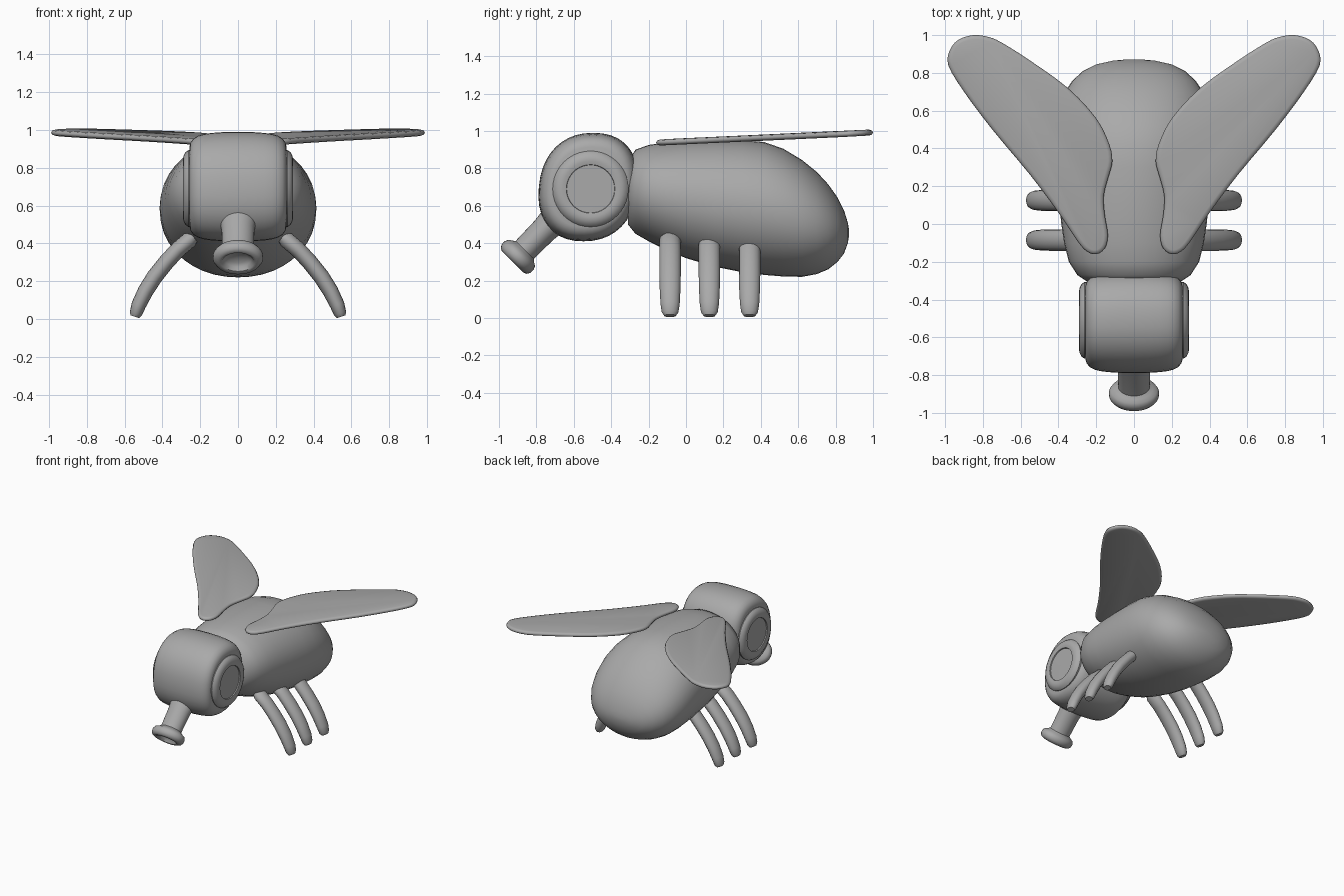
import bpy, bmesh, math
from mathutils import Vector

if "Cube" in bpy.data.objects:
    bpy.data.objects.remove(bpy.data.objects["Cube"])

grey = bpy.data.materials.new("plain grey")
grey.diffuse_color = (0.4, 0.4, 0.4, 1)
grey.use_nodes = True
grey.node_tree.nodes["Principled BSDF"].inputs["Base Color"].default_value = grey.diffuse_color


def finish(bm, name, angle=50):
    bmesh.ops.recalc_face_normals(bm, faces=bm.faces)
    me = bpy.data.meshes.new(name)
    bm.to_mesh(me)
    bm.free()
    ob = bpy.data.objects.new(name, me)
    bpy.context.collection.objects.link(ob)
    me.materials.append(grey)
    bpy.ops.object.select_all(action='DESELECT')
    ob.select_set(True)
    bpy.context.view_layer.objects.active = ob
    bpy.ops.object.shade_smooth_by_angle(angle=math.radians(angle))
    return ob


def loft(name, centres, us, vs, radii, power=2.0, n=32, angle=50):
    """Skin superellipse rings; us/vs are ring axes, radii are (ru, rv)."""
    bm = bmesh.new()
    rings = []
    for c, u, v, (ru, rv) in zip(centres, us, vs, radii):
        ring = []
        for i in range(n):
            t = 2 * math.pi * i / n
            a, b = math.cos(t), math.sin(t)
            a = math.copysign(abs(a) ** (2 / power), a) * ru
            b = math.copysign(abs(b) ** (2 / power), b) * rv
            ring.append(bm.verts.new(Vector(c) + Vector(u) * a + Vector(v) * b))
        rings.append(ring)
    for r, s in zip(rings, rings[1:]):
        for i in range(n):
            j = (i + 1) % n
            bm.faces.new((r[i], r[j], s[j], s[i]))
    bm.faces.new(rings[0])
    bm.faces.new(rings[-1])
    return finish(bm, name, angle)


def lathe(name, origin, axis, u, profile, squash=1.0, n=32, angle=50):
    """Turn (distance, radius) pairs around an axis, squashed across u."""
    origin, axis, u = Vector(origin), Vector(axis).normalized(), Vector(u)
    v = axis.cross(u)
    k = len(profile)
    return loft(name, [origin + axis * s for s, r in profile], [u] * k, [v] * k,
                [(r, r * squash) for s, r in profile], n=n, angle=angle)


X, Y, Z = (1, 0, 0), (0, 1, 0), (0, 0, 1)

# Body: y, top, bottom, half width
body = [(-0.31, 0.84, 0.50, 0.24), (-0.27, 0.90, 0.45, 0.30), (-0.2, 0.925, 0.41, 0.345),
        (-0.1, 0.94, 0.36, 0.37), (0.0, 0.95, 0.32, 0.385), (0.15, 0.955, 0.275, 0.40),
        (0.3, 0.952, 0.245, 0.412), (0.42, 0.94, 0.23, 0.415), (0.52, 0.905, 0.222, 0.412),
        (0.62, 0.845, 0.22, 0.395), (0.7, 0.78, 0.235, 0.365), (0.76, 0.715, 0.26, 0.325),
        (0.81, 0.645, 0.30, 0.27), (0.845, 0.575, 0.345, 0.20), (0.865, 0.51, 0.40, 0.11),
        (0.872, 0.47, 0.44, 0.03)]
k = len(body)
loft("body", [(0, y, (t + b) / 2) for y, t, b, w in body], [X] * k, [Z] * k,
     [(w, (t - b) / 2) for y, t, b, w in body], power=2.05, n=40, angle=60)

# Head: rounded barrel lying across x, leaning back a little
half = [(0.08, 0.995), (0.14, 0.98), (0.18, 0.96), (0.21, 0.93), (0.235, 0.88),
        (0.25, 0.81), (0.256, 0.74)]
head = [(-x, s) for x, s in reversed(half)] + [(0, 1)] + half
k = len(head)
loft("head", [(x, -0.522, 0.70) for x, s in head], [Y] * k, [(0, 0.09, 1)] * k,
     [(0.265 * s, 0.29 * s) for x, s in head], power=2.25, n=40, angle=60)

# Snout: stem with a rounded flange and a shallow mouth, flatter than wide
lathe("snout", (0, -0.62, 0.61), (0, -0.70, -0.71), X,
      [(0, 0.10), (0.14, 0.095), (0.20, 0.087), (0.345, 0.083), (0.357, 0.10),
       (0.368, 0.122), (0.388, 0.133), (0.410, 0.132), (0.428, 0.12), (0.436, 0.10),
       (0.434, 0.085), (0.412, 0.07), (0.40, 0.05), (0.395, 0.01)], squash=0.82)

# Wing outline seen from above, rounded by a closed spline
outline = [(0.85, 1.0), (0.93, 0.975), (0.975, 0.92), (0.983, 0.84), (0.9, 0.70),
           (0.75, 0.50), (0.55, 0.26), (0.40, 0.06), (0.30, -0.09), (0.25, -0.145),
           (0.20, -0.16), (0.155, -0.13), (0.138, -0.06), (0.155, 0.05), (0.160, 0.15),
           (0.135, 0.25), (0.115, 0.33), (0.13, 0.42), (0.20, 0.56), (0.35, 0.72),
           (0.55, 0.865), (0.70, 0.96), (0.77, 0.99)]


def spline(points, steps=3):
    pts = [Vector(p) for p in points]
    out, n = [], len(pts)
    for i in range(n):
        a, b, c, d = (pts[(i + j) % n] for j in (-1, 0, 1, 2))
        for s in range(steps):
            t = s / steps
            out.append(0.5 * (2 * b + (c - a) * t + (2 * a - 5 * b + 4 * c - d) * t * t
                              + (3 * b - a - 3 * c + d) * t ** 3))
    return out


def wing(name, side):
    bm = bmesh.new()
    pts = spline(outline)
    n = len(pts)
    layers = []
    # Rim rings from underside to top, pulled in along the outline normal
    for inset, h in ((0.022, -0.016), (0.006, -0.011), (0, 0), (0.006, 0.011), (0.022, 0.016)):
        ring = []
        for i, p in enumerate(pts):
            t = (pts[(i + 1) % n] - pts[i - 1]).normalized()
            q = p + Vector((t.y, -t.x)) * inset
            z = 0.938 + 0.046 * (p.y + 0.16) + h
            ring.append(bm.verts.new((side * q.x, q.y, z)))
        layers.append(ring)
    for r, s in zip(layers, layers[1:]):
        for i in range(n):
            j = (i + 1) % n
            bm.faces.new((r[i], r[j], s[j], s[i]))
    bm.faces.new(layers[0])
    bm.faces.new(layers[-1])
    finish(bm, name, 60)


# Leg path in x and z with a thickness scale
leg_path = [(0.235, 0.435, 0.75), (0.255, 0.42, 1), (0.32, 0.365, 1), (0.38, 0.30, 1),
            (0.44, 0.225, 1), (0.488, 0.15, 0.97), (0.525, 0.075, 0.9), (0.54, 0.03, 0.78),
            (0.546, 0.012, 0.55)]


def leg(name, side, y):
    cs, us, rad = [], [], []
    for i, (x, z, s) in enumerate(leg_path):
        a = leg_path[max(i - 1, 0)]
        b = leg_path[min(i + 1, len(leg_path) - 1)]
        d = Vector((b[0] - a[0], 0, b[1] - a[1])).normalized()
        cs.append((side * x, y, z))
        us.append((side * -d.z, 0, d.x))
        rad.append((0.043 * s, 0.057 * s))
    loft(name, cs, us, [Y] * len(cs), rad, n=16)


for side, label in ((1, "right"), (-1, "left")):
    wing(label + "_wing", side)
    # Eye: raised ring around a slightly sunken disc
    lathe(label + "_eye", (0, -0.51, 0.69), (side, 0, 0), Y,
          [(0.22, 0.20), (0.262, 0.203), (0.278, 0.192), (0.289, 0.17), (0.291, 0.15),
           (0.287, 0.13), (0.279, 0.128), (0.280, 0.01)], n=40, angle=35)
    for place, y in (("front", -0.085), ("middle", 0.125), ("rear", 0.34)):
        leg(f"{label}_{place}_leg", side, y)
